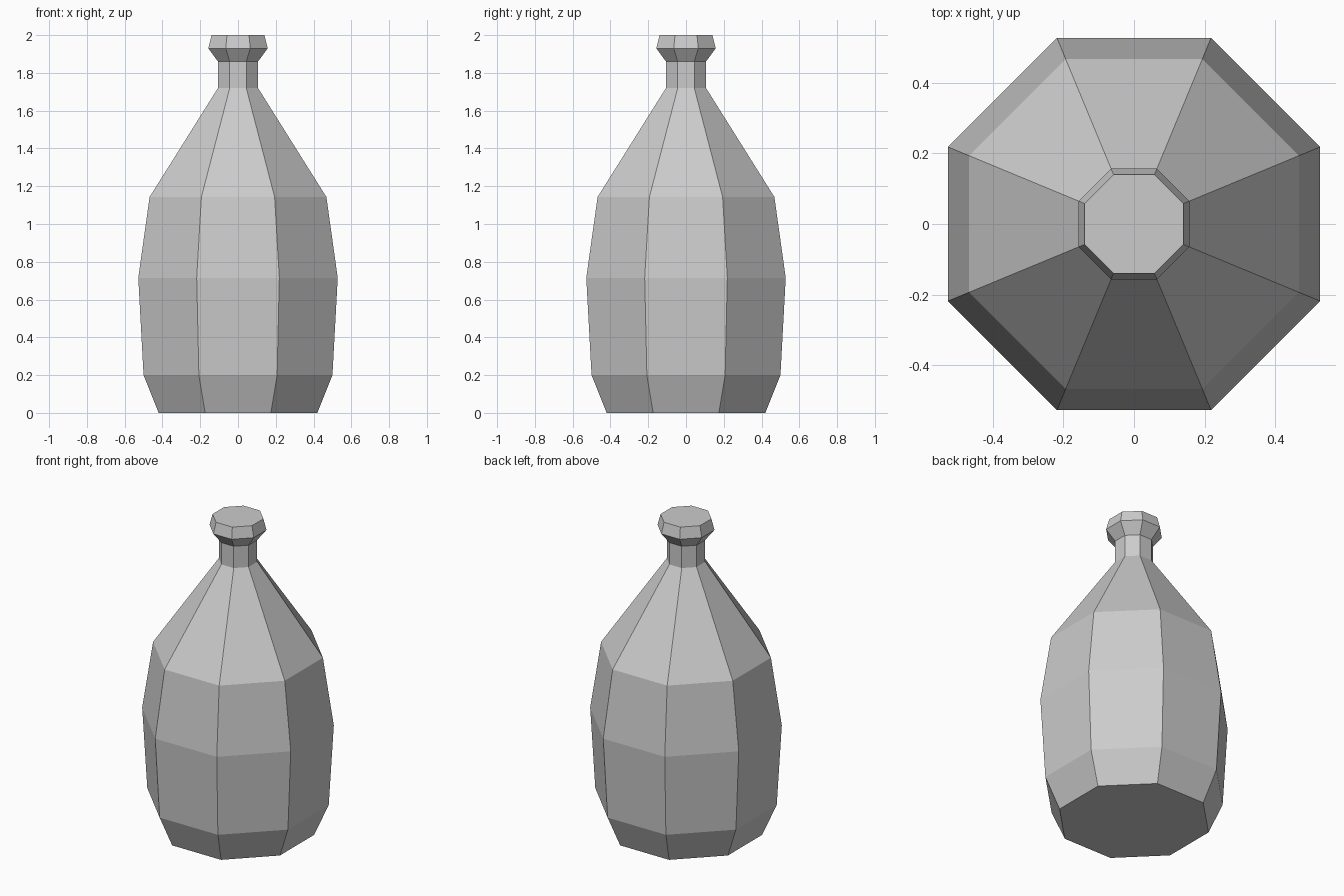
import bpy
import bmesh
import math

cube = bpy.data.objects.get("Cube")
if cube:
    bpy.data.objects.remove(cube, do_unlink=True)

SIDES = 8

# Material
grey = bpy.data.materials.new("plain_grey")
grey.use_nodes = True
colour = (0.6, 0.6, 0.6, 1)
grey.diffuse_color = colour
grey.node_tree.nodes["Principled BSDF"].inputs["Base Color"].default_value = colour

# Bottle profile: (centre-to-flat distance, height)
profile = [
    (0.42, 0.0),     # base
    (0.50, 0.20),    # lower body
    (0.528, 0.715),  # widest part
    (0.468, 1.143),  # shoulder
    (0.106, 1.72),   # neck bottom
    (0.106, 1.86),   # neck top
    (0.157, 1.93),   # lip
    (0.14, 2.0),     # closed top
]


def ring(bm, apothem, z):
    """Octagonal ring with its flat sides facing the axes."""
    radius = apothem / math.cos(math.pi / SIDES)
    angles = [(i + 0.5) * math.tau / SIDES for i in range(SIDES)]
    return [bm.verts.new((radius * math.cos(a), radius * math.sin(a), z)) for a in angles]


# Bottle: stacked rings, capped at both ends
bm = bmesh.new()
rings = [ring(bm, a, z) for a, z in profile]
for low, high in zip(rings, rings[1:]):
    for i in range(SIDES):
        j = (i + 1) % SIDES
        bm.faces.new((low[i], low[j], high[j], high[i]))
bm.faces.new(rings[0][::-1])
bm.faces.new(rings[-1])
bmesh.ops.recalc_face_normals(bm, faces=bm.faces)

mesh = bpy.data.meshes.new("bottle")
bm.to_mesh(mesh)
bm.free()
mesh.materials.append(grey)
bottle = bpy.data.objects.new("bottle", mesh)
bpy.context.collection.objects.link(bottle)
